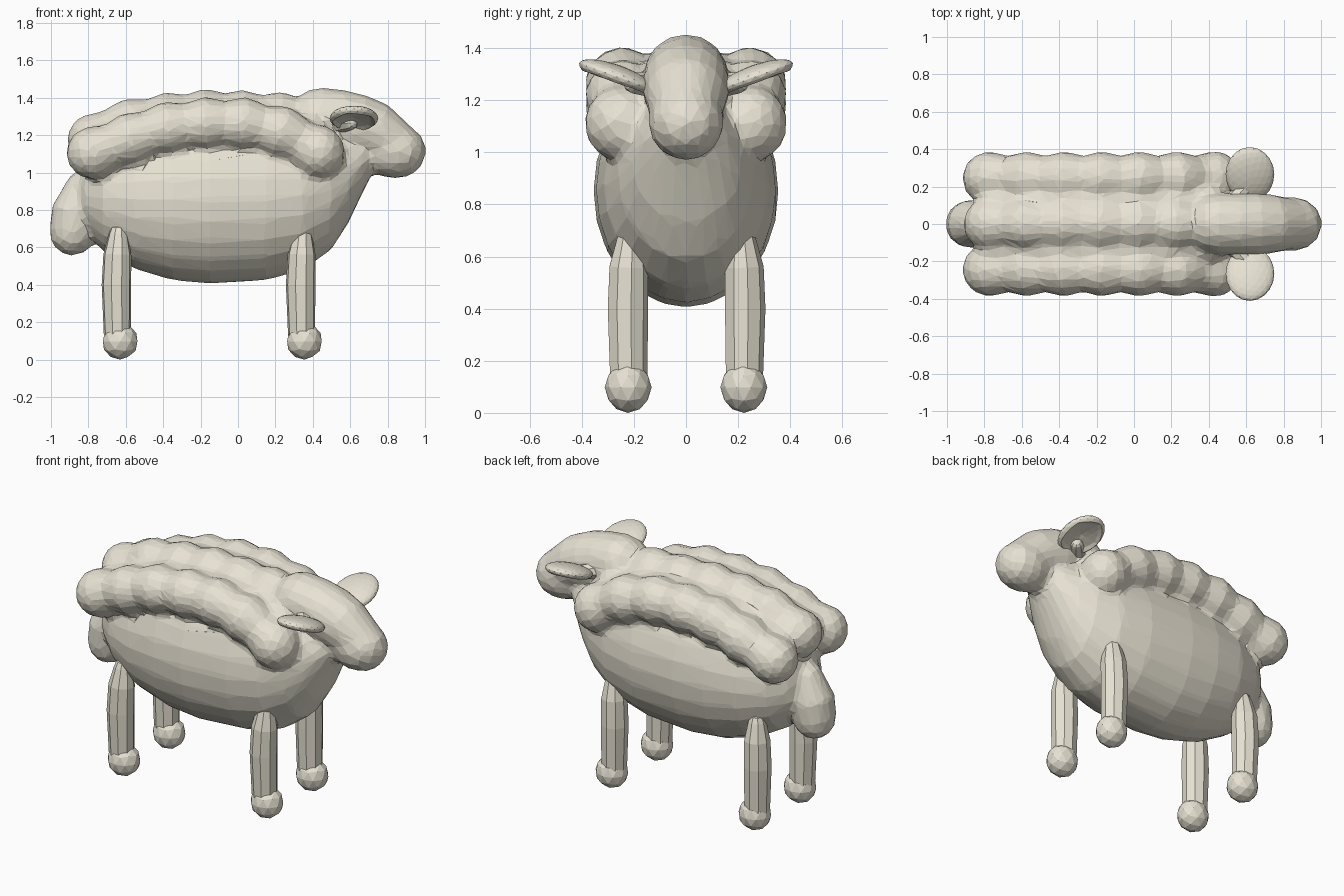
import bpy, bmesh, math
from mathutils import Vector, Matrix

if "Cube" in bpy.data.objects:
    bpy.data.objects.remove(bpy.data.objects["Cube"])

stone = bpy.data.materials.new("warm_stone")
stone.diffuse_color = (0.80, 0.76, 0.65, 1)
stone.use_nodes = True
stone.node_tree.nodes["Principled BSDF"].inputs["Base Color"].default_value = stone.diffuse_color


def finish(name, bm):
    bmesh.ops.recalc_face_normals(bm, faces=bm.faces[:])
    mesh = bpy.data.meshes.new(name)
    bm.to_mesh(mesh)
    bm.free()
    mesh.materials.append(stone)
    ob = bpy.data.objects.new(name, mesh)
    bpy.context.collection.objects.link(ob)
    return ob


def loft(name, rings, sides):
    """rings: (centre, axis_u, axis_v); closed with a flat face at each end."""
    bm = bmesh.new()
    loops = []
    for c, u, v in rings:
        angles = [2 * math.pi * i / sides for i in range(sides)]
        loops.append([bm.verts.new(c + u * math.cos(a) + v * math.sin(a)) for a in angles])
    for a, b in zip(loops, loops[1:]):
        for i in range(sides):
            j = (i + 1) % sides
            bm.faces.new((a[i], a[j], b[j], b[i]))
    bm.faces.new(loops[0])
    bm.faces.new(loops[-1])
    return finish(name, bm)


def tube(name, pts, sides=10, caps=3):
    """Round-ended tube through (x, y, z, radius) points."""
    P = [Vector(p[:3]) for p in pts]
    rings = []
    n = len(P)
    for i, p in enumerate(P):
        t = (P[min(i + 1, n - 1)] - P[max(i - 1, 0)]).normalized()
        u = Vector((0, 1, 0))
        u = (u - t * u.dot(t)).normalized()
        v = t.cross(u)
        r = pts[i][3]
        offsets = [0]
        if i == 0:
            offsets = [-k / caps for k in range(caps, -1, -1)]
        elif i == n - 1:
            offsets = [k / caps for k in range(caps + 1)]
        for o in offsets:
            a = o * math.radians(80)
            rings.append((p + t * r * math.sin(a), u * r * math.cos(a), v * r * math.cos(a)))
    return loft(name, rings, sides)


def wool(name, y, path, radius=0.132, bump=0.012, lumps=7, steps=4):
    """Lumpy roll of wool following an arched (x, z) path."""
    pts = []
    count = (lumps - 1) * steps
    for k in range(count + 1):
        x = path[0][0] + k / count * (path[-1][0] - path[0][0])
        for (x0, z0), (x1, z1) in zip(path, path[1:]):
            if x <= x1 + 1e-6:
                z = z0 + (z1 - z0) * (x - x0) / (x1 - x0)
                break
        pts.append((x, y, z, radius + bump * math.cos(2 * math.pi * k / steps)))
    return tube(name, pts, 16)


def ball(name, centre, size, sub=2):
    bm = bmesh.new()
    bmesh.ops.create_icosphere(bm, subdivisions=sub, radius=1)
    bm.transform(Matrix.Translation(centre) @ Matrix.Diagonal((*size, 1)))
    return finish(name, bm)


# Body and neck: x, bottom, top, half width
sections = [(-0.86, 0.80, 0.97, 0.08), (-0.82, 0.69, 1.06, 0.17), (-0.72, 0.58, 1.15, 0.25),
            (-0.55, 0.485, 1.23, 0.315), (-0.35, 0.425, 1.28, 0.345), (-0.15, 0.405, 1.30, 0.355),
            (0.15, 0.425, 1.29, 0.345), (0.35, 0.48, 1.28, 0.315), (0.50, 0.59, 1.26, 0.26),
            (0.59, 0.73, 1.22, 0.21), (0.66, 0.88, 1.20, 0.16), (0.71, 0.98, 1.18, 0.11)]
fused = [loft("body", [(Vector((x, 0, (b + t) / 2)), Vector((0, w, 0)), Vector((0, 0, (t - b) / 2)))
                       for x, b, t, w in sections], 24)]

# Wool rolls along the back, with slimmer rolls filling the grooves
middle = [(-0.77, 1.175), (-0.6, 1.25), (-0.4, 1.285), (-0.15, 1.307), (0.1, 1.295), (0.42, 1.28)]
outer = [(-0.775, 1.105), (-0.6, 1.17), (-0.4, 1.235), (-0.15, 1.265),
         (0.05, 1.26), (0.25, 1.21), (0.43, 1.11)]
groove = [(-0.76, 1.15), (-0.4, 1.27), (-0.15, 1.29), (0.1, 1.28), (0.40, 1.22)]
fused.append(wool("wool_middle", 0, middle))
for s in (1, -1):
    fused.append(wool("wool_side", s * 0.245, outer))
    fused.append(wool("wool_groove", s * 0.13, groove, 0.09, 0.005))
    fused.append(ball("shoulder_wool", (0.43, s * 0.25, 1.11), (0.14, 0.14, 0.145), 3))

# Head, muzzle and tail
fused.append(tube("head", [(0.44, 0, 1.29, 0.165), (0.54, 0, 1.28, 0.165), (0.64, 0, 1.25, 0.17),
                           (0.74, 0, 1.215, 0.158), (0.82, 0, 1.16, 0.14)], 16))
fused.append(tube("muzzle", [(0.76, 0, 1.115, 0.13), (0.81, 0, 1.115, 0.145),
                             (0.86, 0, 1.115, 0.145)], 16))
fused.append(tube("tail", [(-0.83, 0, 0.91, 0.10), (-0.87, 0, 0.79, 0.13),
                           (-0.885, 0, 0.68, 0.125)], 14))

# Fuse the torso parts into one carved, faceted skin
bpy.ops.object.select_all(action='DESELECT')
for ob in fused:
    ob.select_set(True)
bpy.context.view_layer.objects.active = fused[0]
bpy.ops.object.join()
torso = fused[0]
torso.name = "woolly_body"
remesh = torso.modifiers.new("fuse", 'REMESH')
remesh.mode = 'VOXEL'
remesh.voxel_size = 0.02
smooth = torso.modifiers.new("soften", 'SMOOTH')
smooth.factor = 0.5
smooth.iterations = 5
facets = torso.modifiers.new("facets", 'DECIMATE')
facets.ratio = 0.08

for s, side in ((1, "left"), (-1, "right")):
    # Ears: tilted flattened spheres, hollowed underneath
    bm = bmesh.new()
    bmesh.ops.create_icosphere(bm, subdivisions=3, radius=1)
    for v in bm.verts:
        d = math.hypot(v.co.x, v.co.y)
        if v.co.z < 0 and d < 0.8:
            v.co.z = 0.1 - 0.5 * d
    tilt = Matrix.Rotation(s * math.radians(20), 4, 'X')
    bm.transform(Matrix.Translation((0.62, s * 0.265, 1.29)) @ tilt
                 @ Matrix.Diagonal((0.13, 0.155, 0.045, 1)))
    finish("ear_" + side, bm)
    tube("ear_base_" + side, [(0.54, s * 0.13, 1.26, 0.05), (0.60, s * 0.20, 1.265, 0.04)], 8)

    # Legs and hooves
    for x, end in ((0.335, "front"), (-0.65, "back")):
        tube(f"{end}_leg_{side}", [(x + 0.005, s * 0.222, 0.12, 0.073), (x, s * 0.225, 0.40, 0.08),
                                   (x + 0.005, s * 0.222, 0.56, 0.076),
                                   (x + 0.01, s * 0.215, 0.67, 0.052)], 9, 2)
        ball(f"{end}_hoof_{side}", (x + 0.02, s * 0.222, 0.098), (0.097, 0.09, 0.098))
